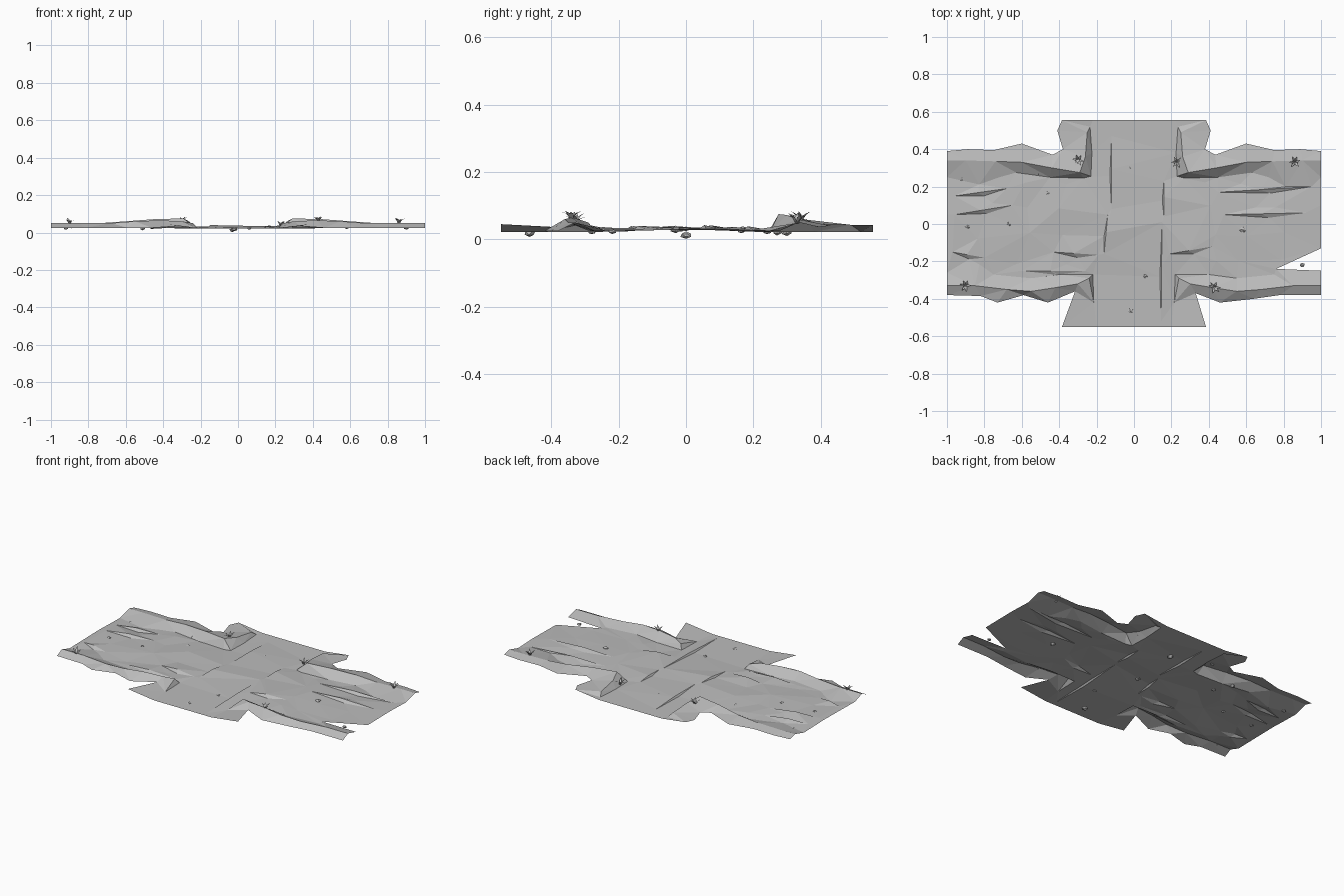
import bpy, bmesh, math, random
from mathutils import Vector
from mathutils.geometry import delaunay_2d_cdt

if "Cube" in bpy.data.objects:
    bpy.data.objects.remove(bpy.data.objects["Cube"])
random.seed(4)

grey = bpy.data.materials.new("dusty_grey")
grey.use_nodes = True
grey.diffuse_color = (0.5, 0.5, 0.5, 1)
grey.node_tree.nodes["Principled BSDF"].inputs["Base Color"].default_value = (0.5, 0.5, 0.5, 1)


def finish(name, bm):
    mesh = bpy.data.meshes.new(name)
    bm.to_mesh(mesh)
    bm.free()
    mesh.materials.append(grey)
    obj = bpy.data.objects.new(name, mesh)
    bpy.context.collection.objects.link(obj)
    return obj


def ground(x, y):
    # Gently crowned base level
    return 0.034 - 0.03 * min(abs(y), 0.4)


points, links = [], []


def line(path, closed=False):
    start = len(points)
    points.extend(Vector(p) for p in path)
    ids = list(range(start, len(points)))
    links.extend(zip(ids, ids[1:]))
    if closed:
        links.append((ids[-1], ids[0]))
    return ids


def flip(path, s):
    return [(s * x, y, z) for x, y, z in path]


# Outline of the ground sheet
back_edge = [(1, .25, .025), (1, .34, .05), (1, .39, .037), (.89, .4, .037), (.75, .395, .037),
             (.6, .43, .04), (.435, .37, .045), (.38, .4, .045), (.41, .5, .043),
             (.385, .555, .043), (.22, .555, .022)]
front_right = [(-.2, -.55, .022), (-.385, -.55, .045), (-.315, -.36, .035), (-.46, -.42, .025),
               (-.59, -.38, .025), (-.73, -.42, .025), (-.82, -.385, .025), (-1, -.38, .025),
               (-1, -.33, .05), (-1, -.26, .025), (-1, -.15, .027), (-1, .05, .03), (-1, .15, .027)]
front_left = [(1, .1, .03), (1, -.13, .027), (.76, -.24, .026), (1, -.25, .03), (1, -.33, .05),
              (1, -.38, .025), (.78, -.38, .025), (.64, -.4, .025), (.46, -.42, .025),
              (.33, -.37, .035), (.385, -.55, .045), (.2, -.55, .022)]
outline = line(back_edge + flip(back_edge, -1)[::-1] + front_right[::-1] + front_left[::-1], True)

# Raised banks: crest and foot of each
back_crest = [(.9, .34, .05), (.74, .335, .05), (.6, .33, .06), (.44, .3, .072),
              (.29, .275, .075), (.26, .36, .058), (.25, .49, .043)]
back_foot = [(.72, .25, .024), (.63, .275, .024), (.45, .25, .024), (.27, .245, .022),
             (.23, .255, .022), (.225, .38, .022), (.235, .52, .022)]
front_crest = [(.85, -.33, .05), (.68, -.35, .05), (.55, -.36, .06), (.42, -.34, .065),
               (.3, -.32, .06), (.24, -.29, .05)]
front_foot = [(.75, -.27, .024), (.55, -.29, .026), (.4, -.27, .024), (.22, -.27, .022),
              (.215, -.42, .022)]
for side in (-1, 1):
    for path in (back_crest, back_foot, front_crest, front_foot):
        line(flip(path, side))


def crack(x0, y0, x1, y1, rise=0.01, width=0.012):
    # A broken step: a lifted lip beside a low foot
    a, b = Vector((x0, y0)), Vector((x1, y1))
    d = (b - a).normalized()
    n = Vector((-d.y, d.x)) * width
    lip, foot = a.lerp(b, .45), a.lerp(b, .55) - n
    high = lambda p, h: (p.x, p.y, ground(p.x, p.y) + h)
    line([high(a, 0), high(lip, rise), high(b, 0), high(foot, -rise * .5)], True)


# Ruts along the short road, then cracks across the wide one
for rut in [(-.12, .47, -.12, .08), (-.14, .05, -.16, -.16), (.15, .01, .145, -.52),
            (.16, .23, .16, .04)]:
    crack(*rut, rise=.007, width=.009)
for split in [(-.96, .15, -.68, .19), (-.96, .05, -.65, .1), (.45, .17, .95, .2),
              (.48, .05, .92, .06), (-.97, -.15, -.8, -.18), (-.43, -.15, -.19, -.165),
              (.19, -.16, .42, -.12), (-.6, -.25, -.26, -.25)]:
    crack(*split, width=.022)

# Loose uneven ground between
for i in range(-4, 5):
    for y in (-.2, -.06, .1, .21):
        if abs(i) > 1:
            p = (i * .2 + random.uniform(-.05, .05), y + random.uniform(-.02, .02))
            points.append(Vector((*p, ground(*p) + random.uniform(-.006, .004))))

flat = [p.to_2d() for p in points]
verts, _, faces, origin, _, _ = delaunay_2d_cdt(flat, links, [outline], 1, 1e-5)
bm = bmesh.new()
made = []
for v, source in zip(verts, origin):
    z = points[source[0]].z if source else ground(v.x, v.y)
    made.append(bm.verts.new((v.x, v.y, z)))
for f in faces:
    bm.faces.new([made[i] for i in f])
bmesh.ops.recalc_face_normals(bm, faces=bm.faces)
if sum(f.normal.z for f in bm.faces) < 0:
    bmesh.ops.reverse_faces(bm, faces=bm.faces)
finish("ground_sheet", bm)

# Pebbles half sunk into the ground
for i, (x, y) in enumerate([(-.92, .24), (-.51, .27), (-.46, .165), (-.89, -.015), (-.67, 0),
                            (-.02, .3), (-.03, 0), (.06, -.28), (-.02, -.465), (.58, -.03),
                            (.9, -.22)]):
    bm = bmesh.new()
    bmesh.ops.create_icosphere(bm, subdivisions=1, radius=random.uniform(.012, .02))
    for v in bm.verts:
        v.co *= random.uniform(.75, 1.1)
        v.co.z *= .6
    pebble = finish(f"pebble_{i + 1}", bm)
    pebble.location = (x, y, .012 if i == 6 else ground(x, y) - .004)
    pebble.rotation_euler.z = random.uniform(0, math.tau)

# Grass tufts of bent flat blades
for i, (x, y, z) in enumerate([(-.3, .34, .05), (.23, .33, .03), (.86, .33, .045),
                               (.43, -.34, .06), (-.9, -.33, .045)]):
    bm = bmesh.new()
    for k in range(6):
        turn = k * math.tau / 6 + random.uniform(-.4, .4)
        out = Vector((math.cos(turn), math.sin(turn), 0))
        wide = Vector((-out.y, out.x, 0)) * .006
        tall = random.uniform(.02, .035)
        mid = out * .015 + Vector((0, 0, tall * .7))
        tip = out * .033 + Vector((0, 0, tall))
        a, b, c, d, e = [bm.verts.new(p) for p in (-wide, wide, mid + wide, mid - wide, tip)]
        bm.faces.new((a, b, c, d))
        bm.faces.new((d, c, e))
    finish(f"grass_tuft_{i + 1}", bm).location = (x, y, z)
